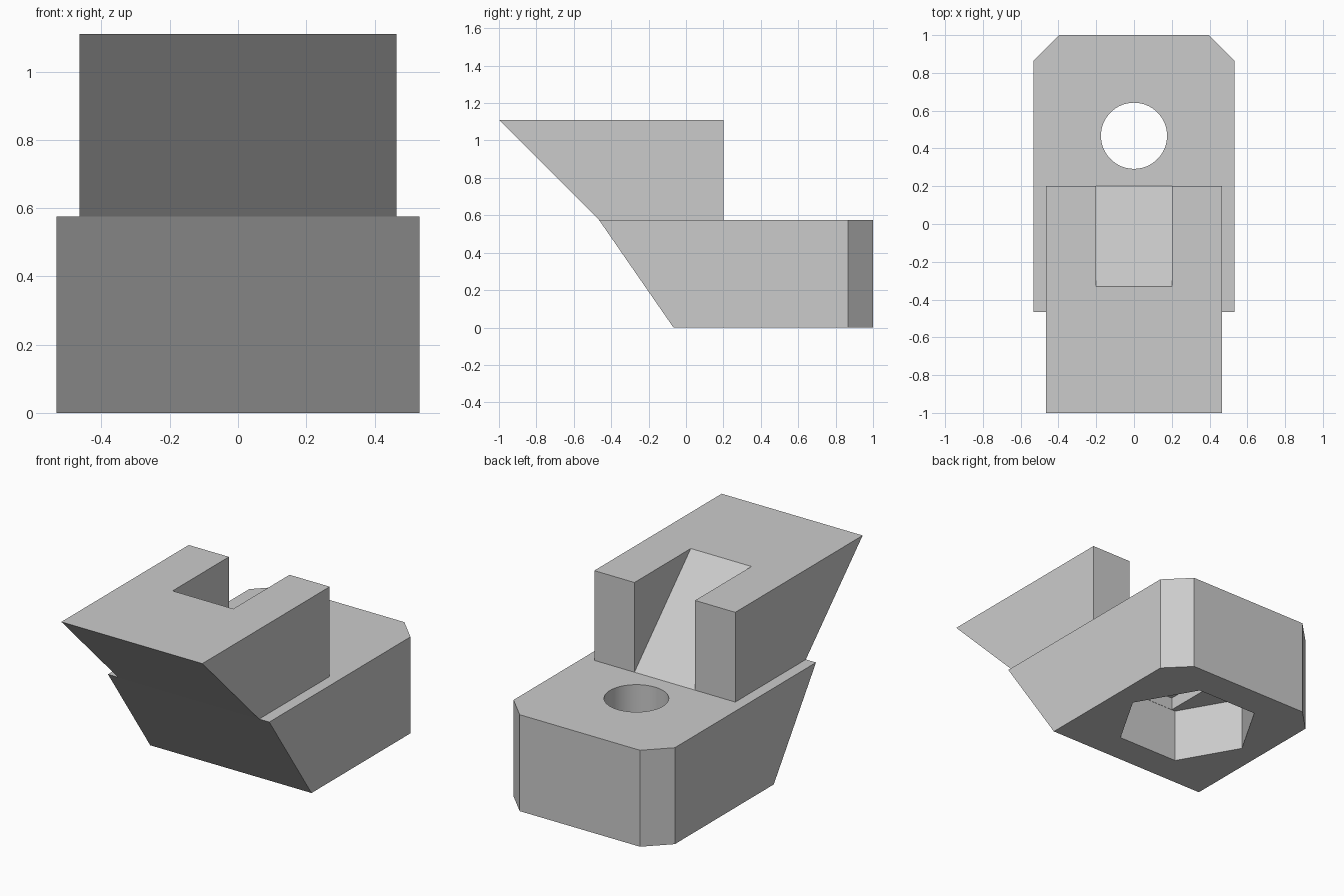
import bpy
import bmesh
from math import radians

if "Cube" in bpy.data.objects:
    bpy.data.objects.remove(bpy.data.objects["Cube"], do_unlink=True)

grey = bpy.data.materials.new("plain_grey")
grey.use_nodes = True
grey.diffuse_color = (0.6, 0.6, 0.6, 1)
grey.node_tree.nodes["Principled BSDF"].inputs["Base Color"].default_value = (0.6, 0.6, 0.6, 1)

BASE_TOP, TOP = 0.575, 1.11
HOLE_Y, HOLE_R = 0.467, 0.175


def prism(name, profile, half_width, chamfer=0):
    """Side profile in (y, z) extruded across x; optionally chamfer the rear upright edges."""
    bm = bmesh.new()
    face = bm.faces.new([bm.verts.new((-half_width, y, z)) for y, z in profile])
    new = bmesh.ops.extrude_face_region(bm, geom=[face])["geom"]
    moved = [v for v in new if isinstance(v, bmesh.types.BMVert)]
    bmesh.ops.translate(bm, vec=(2 * half_width, 0, 0), verts=moved)
    if chamfer:
        rear = max(y for y, z in profile)
        edges = [e for e in bm.edges
                 if all(abs(v.co.y - rear) < 1e-4 for v in e.verts)
                 and abs(e.verts[0].co.z - e.verts[1].co.z) > 0.1]
        bmesh.ops.bevel(bm, geom=edges, offset=chamfer, segments=1, affect='EDGES')
    bmesh.ops.recalc_face_normals(bm, faces=bm.faces)
    mesh = bpy.data.meshes.new(name)
    bm.to_mesh(mesh)
    bm.free()
    obj = bpy.data.objects.new(name, mesh)
    bpy.context.collection.objects.link(obj)
    mesh.materials.append(grey)
    return obj


def cylinder(name, sides, radius, z0, z1, turn=0):
    bpy.ops.mesh.primitive_cylinder_add(vertices=sides, radius=radius, depth=z1 - z0,
                                        location=(0, HOLE_Y, (z0 + z1) / 2),
                                        rotation=(0, 0, turn))
    obj = bpy.context.object
    obj.name = name
    obj.data.materials.append(grey)
    return obj


def cut(target, cutter):
    """Subtract the cutter, then discard it."""
    mod = target.modifiers.new("cut", 'BOOLEAN')
    mod.operation, mod.solver, mod.object = 'DIFFERENCE', 'EXACT', cutter
    bpy.context.view_layer.objects.active = target
    bpy.ops.object.modifier_apply(modifier=mod.name)
    bpy.data.objects.remove(cutter, do_unlink=True)


# Lower block with sloping front and chamfered rear corners
base = prism("base_block", [(-0.067, 0), (1, 0), (1, BASE_TOP), (-0.465, BASE_TOP)],
             0.532, chamfer=0.135)

# Hexagonal nut pocket, shallow bridging slot above it, and the through hole
cut(base, cylinder("nut_cutter", 6, 0.4, -0.1, 0.32, radians(30)))
front, back = HOLE_Y - 0.345, HOLE_Y + 0.345
cut(base, prism("slot_cutter", [(front, 0.25), (back, 0.25), (back, 0.395), (front, 0.395)],
                HOLE_R))
cut(base, cylinder("hole_cutter", 64, HOLE_R, 0.2, 0.8))

# Upper overhanging block
upper = prism("upper_block", [(-0.465, BASE_TOP), (0.2, BASE_TOP), (0.2, TOP), (-1, TOP)], 0.465)

# Sloping access notch open to the rear
cut(upper, prism("notch_cutter", [(0.2, BASE_TOP), (0.3, BASE_TOP), (0.3, TOP + 0.1),
                                  (-0.43, TOP + 0.1)], 0.2))

# Smooth hole wall, crisp edges elsewhere
for obj in (base, upper):
    bpy.ops.object.select_all(action='DESELECT')
    obj.select_set(True)
    bpy.context.view_layer.objects.active = obj
    bpy.ops.object.shade_smooth_by_angle(angle=radians(30))
